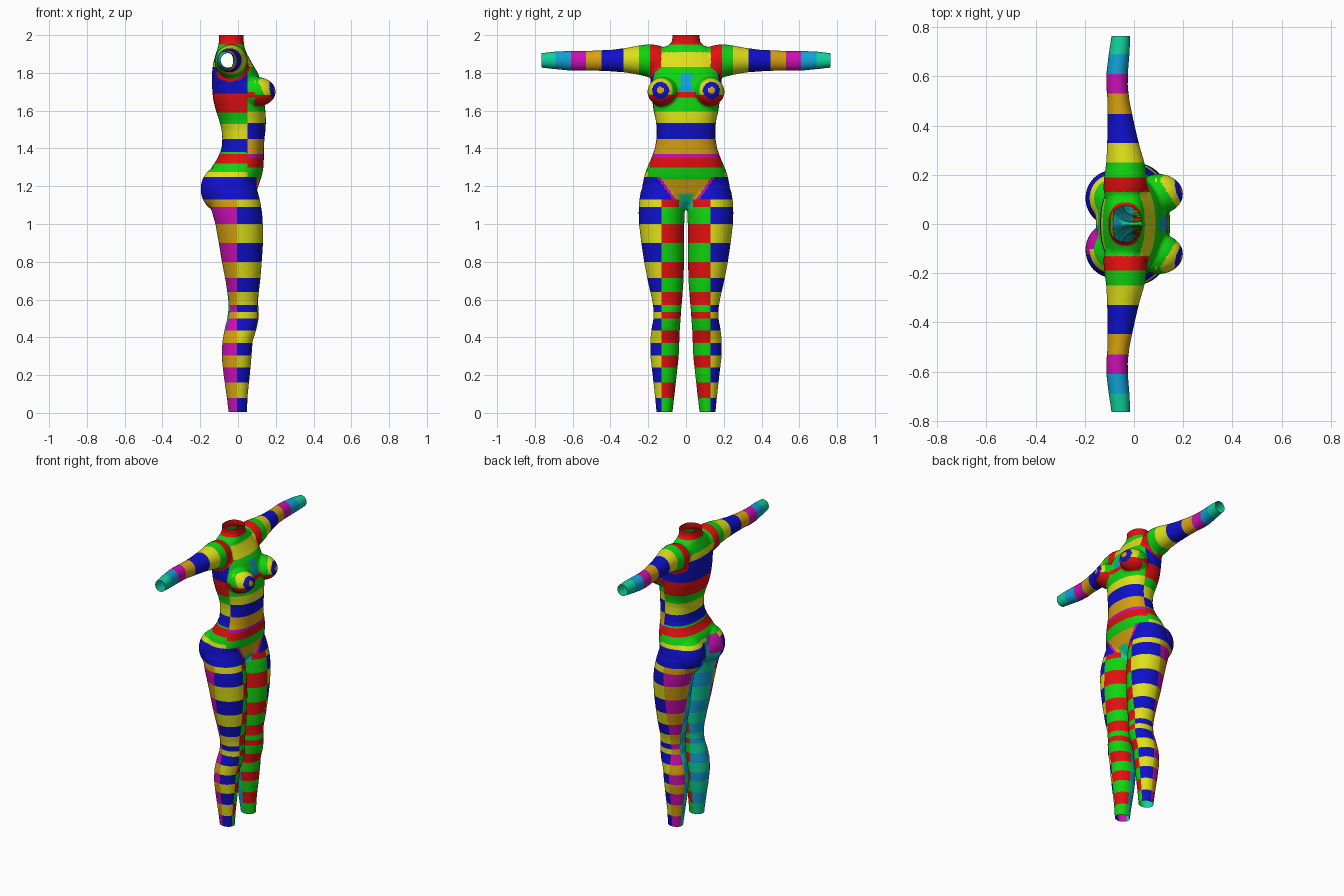
import bpy, bmesh, math
from mathutils import Matrix

if "Cube" in bpy.data.objects:
    bpy.data.objects.remove(bpy.data.objects["Cube"])

# ---- flat colours ----
COLOURS = {"red": (.76, .005, .005), "green": (.005, .66, .005), "blue": (.005, .005, .6),
           "yellow": (.74, .74, .01), "orange": (.68, .36, .005), "magenta": (.6, .005, .45),
           "cyan": (.005, .36, .68), "teal": (.005, .64, .34)}
NAMES = list(COLOURS)


def loft(bm, sections, place, power=2.0, n=40):
    """Closed tube through oval sections (t, a_min, a_max, b_min, b_max)."""
    rings = []
    for t, a0, a1, b0, b1 in sections:
        ring = []
        for i in range(n):
            w = 2 * math.pi * i / n
            c, s = math.cos(w), math.sin(w)
            a = (a0 + a1) / 2 + (a1 - a0) / 2 * math.copysign(abs(c) ** (2 / power), c)
            b = (b0 + b1) / 2 + (b1 - b0) / 2 * math.copysign(abs(s) ** (2 / power), s)
            ring.append(bm.verts.new(place(t, a, b)))
        rings.append(ring)
    for r, q in zip(rings, rings[1:]):
        for i in range(n):
            j = (i + 1) % n
            bm.faces.new((r[i], r[j], q[j], q[i]))
    bm.faces.new(rings[0])
    bm.faces.new(rings[-1])


def ball(bm, centre, radii):
    m = Matrix.Translation(centre) @ Matrix.Diagonal((*radii, 1))
    bmesh.ops.create_uvsphere(bm, u_segments=32, v_segments=20, radius=1, matrix=m)


bm = bmesh.new()

# ---- torso and neck: z, back, front, half width ----
torso = [(1.08, -.05, .03, .05), (1.12, -.10, .07, .14), (1.16, -.13, .095, .215),
         (1.2, -.15, .108, .232), (1.25, -.155, .125, .222), (1.3, -.14, .135, .205),
         (1.35, -.107, .137, .183), (1.4, -.087, .137, .165), (1.45, -.083, .14, .157),
         (1.5, -.087, .146, .155), (1.55, -.10, .148, .16), (1.6, -.117, .145, .172),
         (1.66, -.132, .138, .18), (1.73, -.138, .13, .187), (1.8, -.138, .105, .19),
         (1.86, -.13, .07, .185), (1.9, -.118, .048, .17), (1.93, -.108, .036, .13),
         (1.95, -.104, .032, .085), (1.97, -.10, .03, .073), (2.05, -.10, .032, .073)]
loft(bm, [(z, b, f, -w, w) for z, b, f, w in torso], lambda t, a, b: (a, b, t), 2.3)

# ---- leg: z, back, front, inner, outer;  arm: y, back, front, bottom, top ----
leg = [(-.05, -.05, .047, .074, .154), (.0, -.05, .048, .072, .156), (.1, -.062, .052, .06, .166),
       (.2, -.077, .063, .049, .177), (.3, -.087, .072, .038, .189), (.38, -.083, .078, .035, .19),
       (.45, -.07, .1, .032, .182), (.5, -.057, .11, .028, .172), (.55, -.051, .109, .025, .172),
       (.6, -.052, .106, .02, .18), (.7, -.066, .118, .013, .203), (.8, -.086, .126, .01, .222),
       (.9, -.102, .133, .009, .237), (1, -.12, .132, .009, .249), (1.06, -.137, .128, .007, .251),
       (1.12, -.15, .118, .004, .248), (1.17, -.15, .105, .01, .24), (1.22, -.12, .09, .03, .22)]
arm = [(.08, -.11, .02, 1.81, 1.92), (.14, -.125, .05, 1.775, 1.945), (.19, -.122, .052, 1.775, 1.953),
       (.25, -.113, .043, 1.79, 1.945), (.32, -.11, .022, 1.802, 1.932), (.4, -.108, .003, 1.808, 1.922),
       (.5, -.108, -.018, 1.812, 1.918), (.56, -.113, -.025, 1.81, 1.918), (.62, -.112, -.024, 1.812, 1.917),
       (.7, -.102, -.017, 1.82, 1.913), (.765, -.092, -.015, 1.827, 1.905), (.82, -.09, -.015, 1.83, 1.903)]
for s in (-1, 1):
    loft(bm, leg, lambda t, a, b: (a, s * b, t))
    loft(bm, arm, lambda t, a, b: (a, s * t, b))
    ball(bm, (.1, s * .122, 1.70), (.1, .082, .078))        # breast
    ball(bm, (-.085, s * .105, 1.185), (.113, .115, .125))  # buttock
bmesh.ops.recalc_face_normals(bm, faces=bm.faces)

# ---- fuse the parts into one smooth skin ----
mesh = bpy.data.meshes.new("body")
bm.to_mesh(mesh)
bm.free()
body = bpy.data.objects.new("body", mesh)
bpy.context.collection.objects.link(body)
rm = body.modifiers.new("fuse", 'REMESH')
rm.mode, rm.voxel_size = 'VOXEL', .0075
sm = body.modifiers.new("soften", 'SMOOTH')
sm.factor, sm.iterations = .5, 8
skin = bpy.data.meshes.new_from_object(body.evaluated_get(bpy.context.evaluated_depsgraph_get()))
body.modifiers.clear()
body.data = skin
skin.name = "body"
bm = bmesh.new()
bm.from_mesh(skin)


def cut(co, no, test=lambda c: True, trim=False):
    """Cut clean edges along a plane, only where test is true."""
    faces = [f for f in bm.faces if test(f.calc_center_median())]
    geom = faces + list({e for f in faces for e in f.edges}) + list({v for f in faces for v in f.verts})
    bmesh.ops.bisect_plane(bm, geom=geom, dist=1e-5, plane_co=co, plane_no=no, clear_outer=trim)


# ---- open ends at neck, wrists and ankles ----
cut((0, 0, 0.004), (0, 0, -1), trim=True)
cut((0, 0, 2), (0, 0, 1), trim=True)
for s in (-1, 1):
    cut((0, s * .765, 0), (0, s, 0), trim=True)

# ---- band edges ----
LEG = [0, .08, .16, .24, .305, .37, .435, .5, .535, .57, .64, .715, .8, .9, 1, 1.09]
FRONT = [(1.235, "green"), (1.3, "red"), (1.35, "magenta"), (1.37, "orange"), (1.45, "blue"),
         (1.535, "yellow"), (1.595, "green"), (1.67, "red"), (1.7, "green"), (1.83, "yellow"),
         (1.91, "green"), (1.95, "red")]
BACK = [(1.25, "yellow"), (1.275, "green"), (1.32, "red"), (1.37, "green"), (1.38, "blue"),
        (1.45, "yellow"), (1.53, "green"), (1.59, "red"), (1.69, "blue"), (1.83, "yellow"),
        (1.87, "green"), (1.95, "red")]
ARM = [(.19, "green"), (.25, "yellow"), (.33, "blue"), (.447, "orange"), (.53, "magenta"),
       (.61, "cyan"), (.69, "teal")]
SPLIT = .05     # front/back seam of the torso
for z in LEG[1:] + [1.13]:
    cut((0, 0, z), (0, 0, 1), lambda c: abs(c.z - z) < .02)
for table, front in ((FRONT, True), (BACK, False)):
    for z, _ in table:
        cut((0, 0, z), (0, 0, 1), lambda c: abs(c.z - z) < .02 and (c.x > SPLIT - .01) == front
            and abs(c.y) < .24)
for s in (-1, 1):
    for y, _ in ARM:
        cut((0, s * y, 0), (0, 1, 0), lambda c: c.z > 1.76 and abs(c.y - s * y) < .02)
    cut((0, s * .13, 0), (0, 1, 0), lambda c: c.z < 1.14 and abs(c.y - s * .13) < .02)
cut((-.005, 0, 0), (1, 0, 0), lambda c: c.z < 1.14 and abs(c.x) < .03)
cut((SPLIT, 0, 0), (1, 0, 0), lambda c: 1.23 < c.z < 1.83 and abs(c.x - SPLIT) < .02)


def band(table, t):
    return [name for start, name in table if t >= start][-1]


def colour(c):
    x, a, z = c.x, abs(c.y), c.z
    if z > 1.76 and a > .19:                                   # arms
        return band(ARM, a)
    if a > .13 and math.hypot(x + .04, z - 1.862) < .108:      # shoulder ring
        return "red"
    if z < 1.13 and not (a < .035 and z > 1.08):               # legs: four striped quarters
        odd = (sum(z >= e for e in LEG) - 1) % 2
        if x > -.005:
            return (("blue", "yellow") if a > .13 else ("green", "red"))[odd]
        return (("magenta", "orange") if a > .13 else ("teal", "cyan"))[odd]
    if z < 1.25 and x > 0:                                     # front of the hips
        v = a - (.03 + (z - 1.10) * .72)
        if z < 1.16 and a < .035:
            return "teal"
        if v < 0:
            return "orange" if z < 1.235 else "green"
        return "magenta" if v < .018 else "blue"
    if z < 1.25 or (z < 1.275 and c.y < 0 and a < .1 and x < -.1):   # back of the hips
        if a < .02:
            return "cyan"
        if c.y < 0 and a < .12 and x < -.08 and z > 1.16:
            return "magenta"
        return "teal" if z < 1.17 and a < .1 else "blue"
    r = math.hypot(a - .135, z - 1.708)                        # breasts: rings
    if x > .09 and r < .085 and 1.62 < z < 1.79:
        if r < .045:
            return "orange" if r < .018 else "blue"
        if r < .064 and z > 1.685:
            return "yellow"
        return "red" if z < 1.685 else "green"
    if x > SPLIT and a < .03 and 1.7 < z < 1.8:                # breastbone patch
        return "cyan"
    return band(FRONT if x > (SPLIT if z < 1.83 else -.03) else BACK, z)


for name, rgb in COLOURS.items():
    mat = bpy.data.materials.new(name)
    mat.diffuse_color = (*rgb, 1)
    mat.use_nodes = True
    mat.node_tree.nodes["Principled BSDF"].inputs["Base Color"].default_value = mat.diffuse_color
    skin.materials.append(mat)
for f in bm.faces:
    f.material_index = NAMES.index(colour(f.calc_center_median()))
    f.smooth = True
bm.to_mesh(skin)
bm.free()
